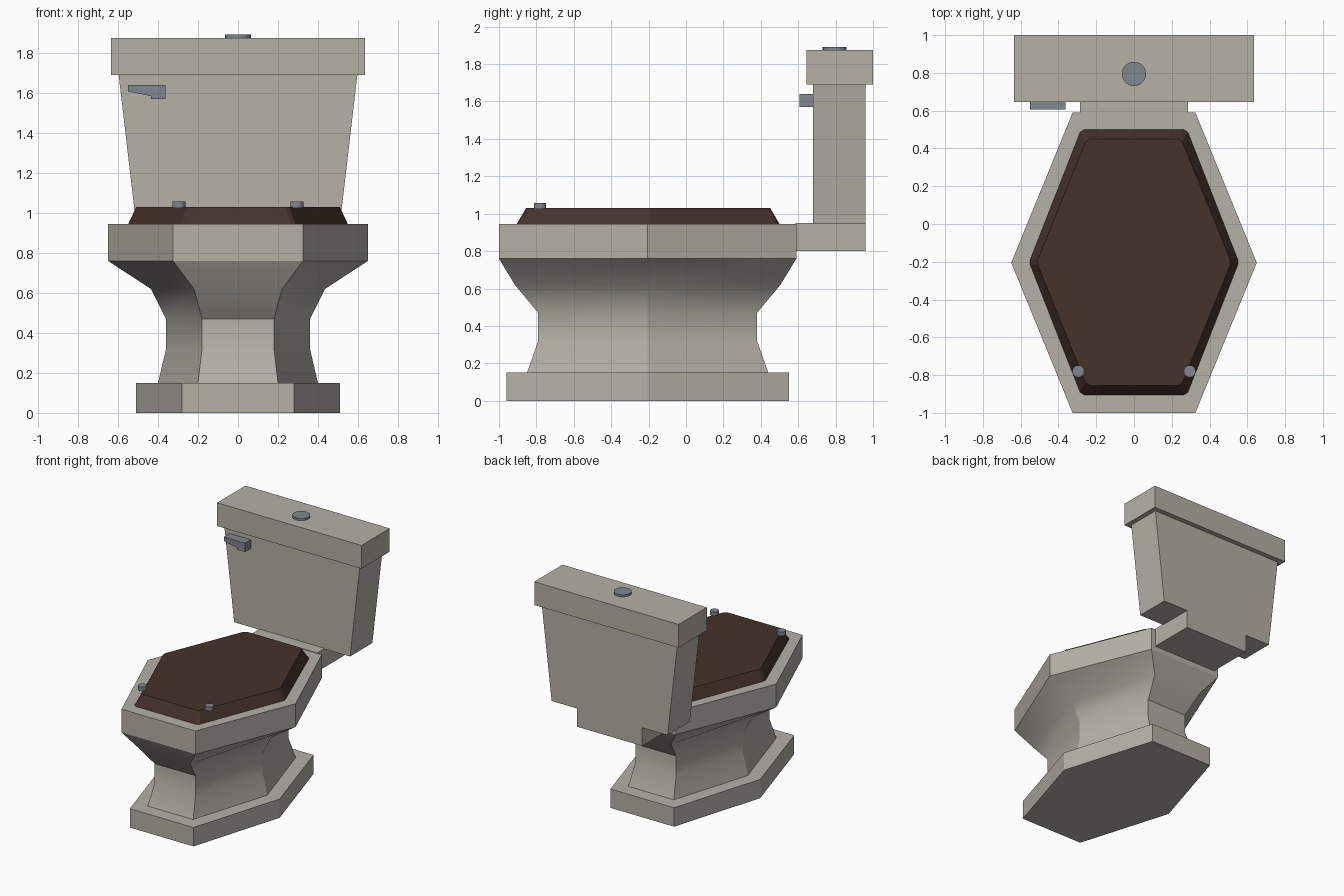
import bpy, bmesh, math
from mathutils import Vector

if "Cube" in bpy.data.objects:
    bpy.data.objects.remove(bpy.data.objects["Cube"])


def material(name, rgb):
    m = bpy.data.materials.new(name)
    m.diffuse_color = (*rgb, 1)
    m.use_nodes = True
    m.node_tree.nodes["Principled BSDF"].inputs["Base Color"].default_value = m.diffuse_color
    return m


CERAMIC = material("ceramic", (0.46, 0.44, 0.39))
WOOD = material("dark_wood", (0.06, 0.032, 0.023))
METAL = material("metal", (0.22, 0.245, 0.28))


def finish(name, bm, mat):
    bmesh.ops.recalc_face_normals(bm, faces=bm.faces)
    me = bpy.data.meshes.new(name)
    bm.to_mesh(me)
    bm.free()
    ob = bpy.data.objects.new(name, me)
    bpy.context.collection.objects.link(ob)
    me.materials.append(mat)
    return ob


def loft(rings):
    """Closed solid through a stack of rings with equal point counts."""
    bm = bmesh.new()
    vs = [[bm.verts.new(p) for p in r] for r in rings]
    n = len(vs[0])
    for a, b in zip(vs, vs[1:]):
        for i in range(n):
            j = (i + 1) % n
            bm.faces.new((a[i], a[j], b[j], b[i]))
    bm.faces.new(vs[0][::-1])
    bm.faces.new(vs[-1])
    return bm


def hexagon(z, mid, end, y0, y1):
    """Long hexagon: mid = half width at the sides, end = half width at front/back."""
    yc = (y0 + y1) / 2
    return [(end, y0, z), (mid, yc, z), (end, y1, z),
            (-end, y1, z), (-mid, yc, z), (-end, y0, z)]


def rect(z, hx, y0, y1):
    return [(-hx, y0, z), (hx, y0, z), (hx, y1, z), (-hx, y1, z)]


def disc(name, x, y, z0, z1, r, mat, n=16):
    rings = [[(x + r * math.cos(i * math.tau / n), y + r * math.sin(i * math.tau / n), z)
              for i in range(n)] for z in (z0, z1)]
    return finish(name, loft(rings), mat)


# Bowl with foot, waist and rim
bowl = finish("bowl", loft([hexagon(*s) for s in (
    (0.00, 0.51, 0.28, -0.96, 0.55),
    (0.15, 0.51, 0.28, -0.96, 0.55),
    (0.15, 0.40, 0.20, -0.85, 0.44),
    (0.32, 0.36, 0.18, -0.79, 0.38),
    (0.47, 0.36, 0.18, -0.79, 0.38),
    (0.62, 0.435, 0.22, -0.915, 0.505),
    (0.76, 0.65, 0.325, -1.00, 0.59),
    (0.945, 0.65, 0.325, -1.00, 0.59),
)]), CERAMIC)
bpy.context.view_layer.objects.active = bowl
bowl.select_set(True)
bpy.ops.object.shade_smooth_by_angle(angle=math.radians(30))

# Seat lid with small chamfers on its sloping corner edges
bm = loft([hexagon(0.945, 0.555, 0.28, -0.905, 0.50),
           hexagon(1.03, 0.515, 0.25, -0.855, 0.45)])
corners = [e for e in bm.edges if abs(e.verts[0].co.z - e.verts[1].co.z) > 0.01]
bmesh.ops.bevel(bm, geom=corners, offset=0.015, segments=1, affect='EDGES')
finish("seat_lid", bm, WOOD)

# Studs on the lid
for side, x in (("left", -0.295), ("right", 0.295)):
    disc(side + "_stud", x, -0.78, 1.025, 1.058, 0.032, METAL)

# Tank, its lid and the shelf joining it to the bowl
finish("tank", loft([rect(0.945, 0.51, 0.68, 0.96), rect(1.69, 0.597, 0.68, 0.96)]), CERAMIC)
finish("tank_lid", loft([rect(1.69, 0.635, 0.645, 1.0), rect(1.875, 0.635, 0.645, 1.0)]), CERAMIC)
finish("tank_shelf", loft([rect(0.80, 0.287, 0.585, 0.96), rect(0.95, 0.287, 0.585, 0.96)]), CERAMIC)

# Flush button and lever
disc("flush_button", 0, 0.795, 1.87, 1.892, 0.064, METAL, 24)
profile = [(-0.55, 1.64), (-0.55, 1.608), (-0.435, 1.585),
           (-0.435, 1.57), (-0.363, 1.57), (-0.363, 1.64)]
finish("flush_lever", loft([[(x, y, z) for x, z in profile] for y in (0.607, 0.685)]), METAL)
